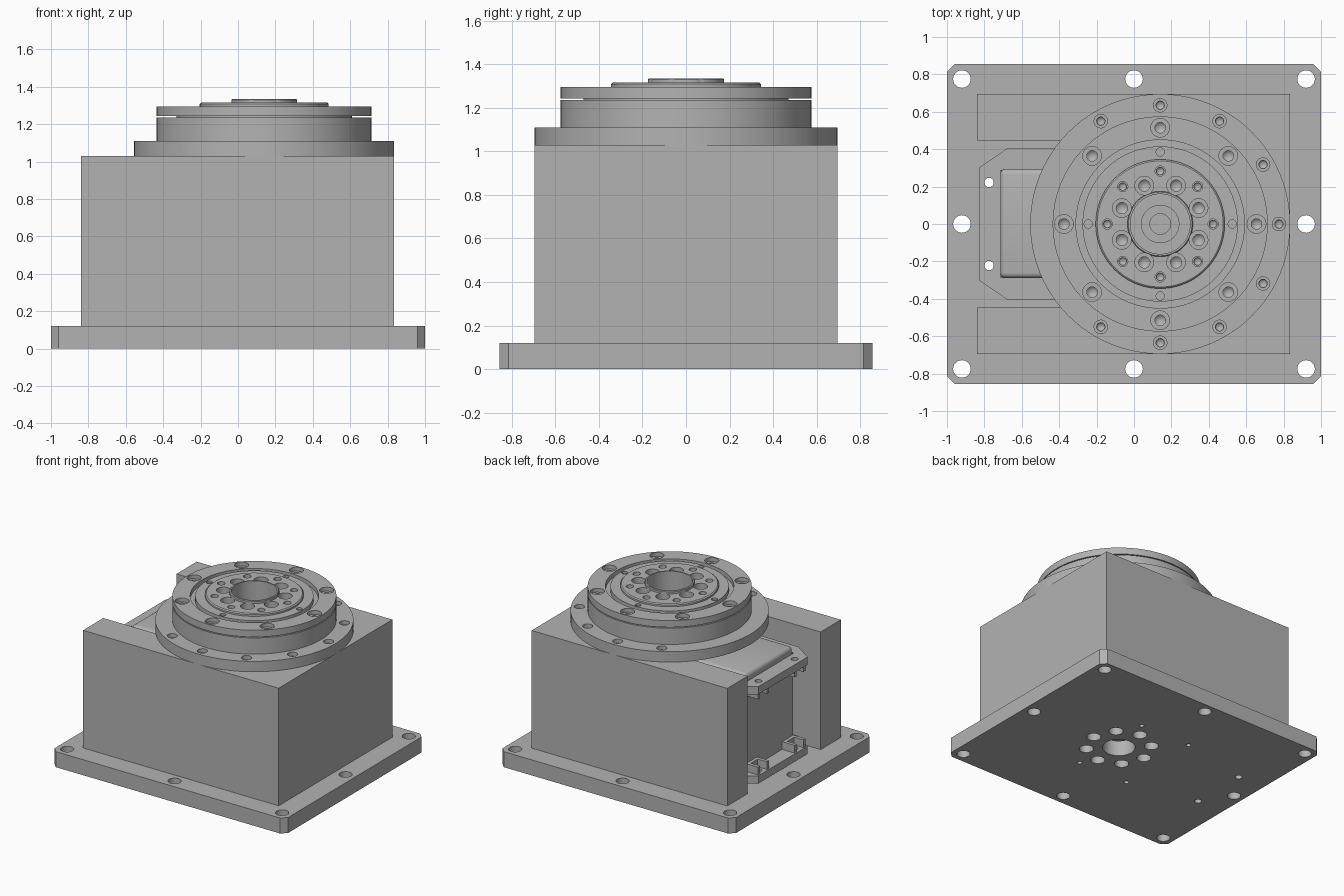
import bpy, bmesh
from math import radians, cos, sin, tau
from mathutils import Vector, Matrix

cube = bpy.data.objects.get("Cube")
if cube:
    bpy.data.objects.remove(cube, do_unlink=True)

grey = bpy.data.materials.new("machined_grey")
grey.use_nodes = True
grey.diffuse_color = (0.45, 0.45, 0.45, 1)
grey.node_tree.nodes["Principled BSDF"].inputs["Base Color"].default_value = grey.diffuse_color

AXIS_X = 0.14  # turntable axis


def finish(bm, name):
    bmesh.ops.recalc_face_normals(bm, faces=bm.faces)
    mesh = bpy.data.meshes.new(name)
    bm.to_mesh(mesh)
    bm.free()
    mesh.materials.append(grey)
    ob = bpy.data.objects.new(name, mesh)
    bpy.context.collection.objects.link(ob)
    return ob


def activate(ob):
    bpy.ops.object.select_all(action='DESELECT')
    ob.select_set(True)
    bpy.context.view_layer.objects.active = ob


def revolve(bm, profile, x, y, steps):
    """Spin an (r, z) profile into a closed solid around a vertical axis."""
    verts = [bm.verts.new((x + r, y, z)) for r, z in profile]
    edges = [bm.edges.new(p) for p in zip(verts, verts[1:])]
    bmesh.ops.spin(bm, geom=verts + edges, cent=(x, y, 0), axis=(0, 0, 1),
                   angle=tau, steps=steps)
    bmesh.ops.remove_doubles(bm, verts=bm.verts, dist=0.0001)


def turned(name, profile):
    bm = bmesh.new()
    revolve(bm, profile, AXIS_X, 0, 96)
    return finish(bm, name)


def prism(name, outline, z0, z1):
    bm = bmesh.new()
    face = bm.faces.new([bm.verts.new((x, y, z0)) for x, y in outline])
    top = bmesh.ops.extrude_face_region(bm, geom=[face])["geom"]
    bmesh.ops.translate(bm, vec=(0, 0, z1 - z0),
                        verts=[v for v in top if isinstance(v, bmesh.types.BMVert)])
    return finish(bm, name)


def block(name, x0, x1, y0, y1, z0, z1):
    return prism(name, [(x0, y0), (x1, y0), (x1, y1), (x0, y1)], z0, z1)


def ring(radius, angles):
    return [(AXIS_X + radius * cos(radians(a)), radius * sin(radians(a))) for a in angles]


def drill(ob, *patterns):
    """Cut turned hole profiles at lists of positions."""
    bm = bmesh.new()
    for profile, spots in patterns:
        for x, y in spots:
            revolve(bm, profile, x, y, 24)
    cutter = finish(bm, "hole_cutter")
    cutter.hide_render = True
    mod = ob.modifiers.new("holes", 'BOOLEAN')
    mod.operation, mod.solver, mod.object = 'DIFFERENCE', 'EXACT', cutter
    activate(ob)
    bpy.ops.object.modifier_apply(modifier=mod.name)
    bpy.data.objects.remove(cutter, do_unlink=True)


def hole(r, z0, z1):
    return [(0, z0), (r, z0), (r, z1), (0, z1)]


def counterbore(r_top, r, top, step, bottom):
    """Wide recess, narrow hole and a conical drill tip."""
    return [(0, bottom - r), (r, bottom), (r, step), (r_top, step),
            (r_top, top + 0.02), (0, top + 0.02)]


EIGHTHS = range(0, 360, 45)
motor_bolts = [(-0.775, s * 0.222) for s in (-1, 1)]

# Base plate with clipped corners
c, w, d = 0.04, 1.0, 0.855
base = prism("base_plate", [(-w + c, -d), (w - c, -d), (w, -d + c), (w, d - c),
                            (w - c, d), (-w + c, d), (-w, d - c), (-w, -d + c)], 0, 0.12)
mounts = [(x, y) for x in (-0.92, 0, 0.92) for y in (-0.775, 0, 0.775) if x or y]
pins = [(x, y) for x in (-0.215, 0.215) for y in (-0.34, 0.34)]
drill(base,
      (hole(0.047, -0.1, 0.2), mounts),
      (hole(0.018, -0.1, 0.2), pins),
      (hole(0.025, -0.1, 0.2), motor_bolts),
      (hole(0.05, -0.1, 0.2), ring(0.23, EIGHTHS)),
      (hole(0.115, -0.1, 0.2), [(AXIS_X, 0)]))

# Housing block, open on one side for the motor
x0, x1, y1, slot = -0.84, 0.835, 0.695, 0.447
housing = prism("housing", [(x0, -y1), (x1, -y1), (x1, y1), (x0, y1), (x0, slot),
                            (0.6, slot), (0.6, -slot), (x0, -slot)], 0.12, 1.03)

# Motor: body, rounded cover and two end flanges
block("motor_body", -0.715, 0.5, -0.29, 0.29, 0.19, 0.9)
cover = block("motor_cover", -0.715, 0.55, -0.29, 0.295, 0.85, 0.95)
bevel = cover.modifiers.new("rounding", 'BEVEL')
bevel.width, bevel.segments = 0.03, 4
activate(cover)
bpy.ops.object.modifier_apply(modifier=bevel.name)
outline = [(-0.83, -0.3), (-0.68, -0.403), (0.56, -0.403),
           (0.56, 0.403), (-0.68, 0.403), (-0.83, 0.3)]
for name, z0, z1 in (("upper", 0.83, 0.89), ("lower", 0.14, 0.2)):
    flange = prism(name + "_motor_flange", outline, z0, z1)
    drill(flange, (hole(0.025, 0, 1), motor_bolts))

# Small bolt clips on the flanges
for level, z0, z1 in (("lower", 0.2, 0.26), ("upper", 0.785, 0.83)):
    for x, y in motor_bolts:
        for side in (-1, 1):
            yc = y + side * 0.055
            block(level + "_clip_tab", x - 0.045, x + 0.045, yc - 0.013, yc + 0.013, z0, z1)
        block(level + "_clip_back", x + 0.035, x + 0.06, y - 0.068, y + 0.068, z0, z1)

# Turntable mounting flange with neck
mount = turned("turntable_mount", [(0, 0.93), (0.42, 0.93), (0.42, 1.03), (0.695, 1.03),
                                   (0.695, 1.11), (0.3, 1.11), (0.3, 0.98), (0, 0.98)])
drill(mount, (counterbore(0.036, 0.022, 1.11, 1.08, 1.06),
              ring(0.635, range(-120, 121, 30))))

# Outer ring with thin side groove
outer = turned("outer_ring", [(0.4, 1.11), (0.575, 1.11), (0.575, 1.236), (0.47, 1.236),
                              (0.47, 1.243), (0.575, 1.243), (0.575, 1.295),
                              (0.45, 1.295), (0.45, 1.26), (0.4, 1.26), (0.4, 1.11)])
drill(outer, (counterbore(0.05, 0.028, 1.295, 1.265, 1.19), ring(0.515, EIGHTHS)))

# Rotating inner plate with raised disc, hub and central bore
rotor = turned("rotor", [(0, 0.97), (0.3, 0.97), (0.3, 1.1), (0.415, 1.1), (0.415, 1.295),
                         (0.345, 1.295), (0.345, 1.308), (0.337, 1.315), (0.175, 1.315),
                         (0.175, 1.33), (0.17, 1.335), (0.16, 1.335), (0.16, 1.02),
                         (0.1, 1.02), (0.1, 1.0), (0.055, 1.0), (0.055, 0.99), (0, 0.99)])
drill(rotor,
      (counterbore(0.05, 0.03, 1.315, 1.26, 1.2), ring(0.222, [a + 22.5 for a in EIGHTHS])),
      (counterbore(0.027, 0.02, 1.315, 1.27, 1.24), ring(0.283, EIGHTHS)),
      (hole(0.022, 1.28, 1.33), ring(0.385, range(0, 360, 90))))

# Smooth turned surfaces, crisp edges
for ob in list(bpy.context.scene.objects):
    if ob.type == 'MESH' and grey.name in ob.data.materials:
        activate(ob)
        bpy.ops.object.shade_smooth_by_angle(angle=radians(30))
